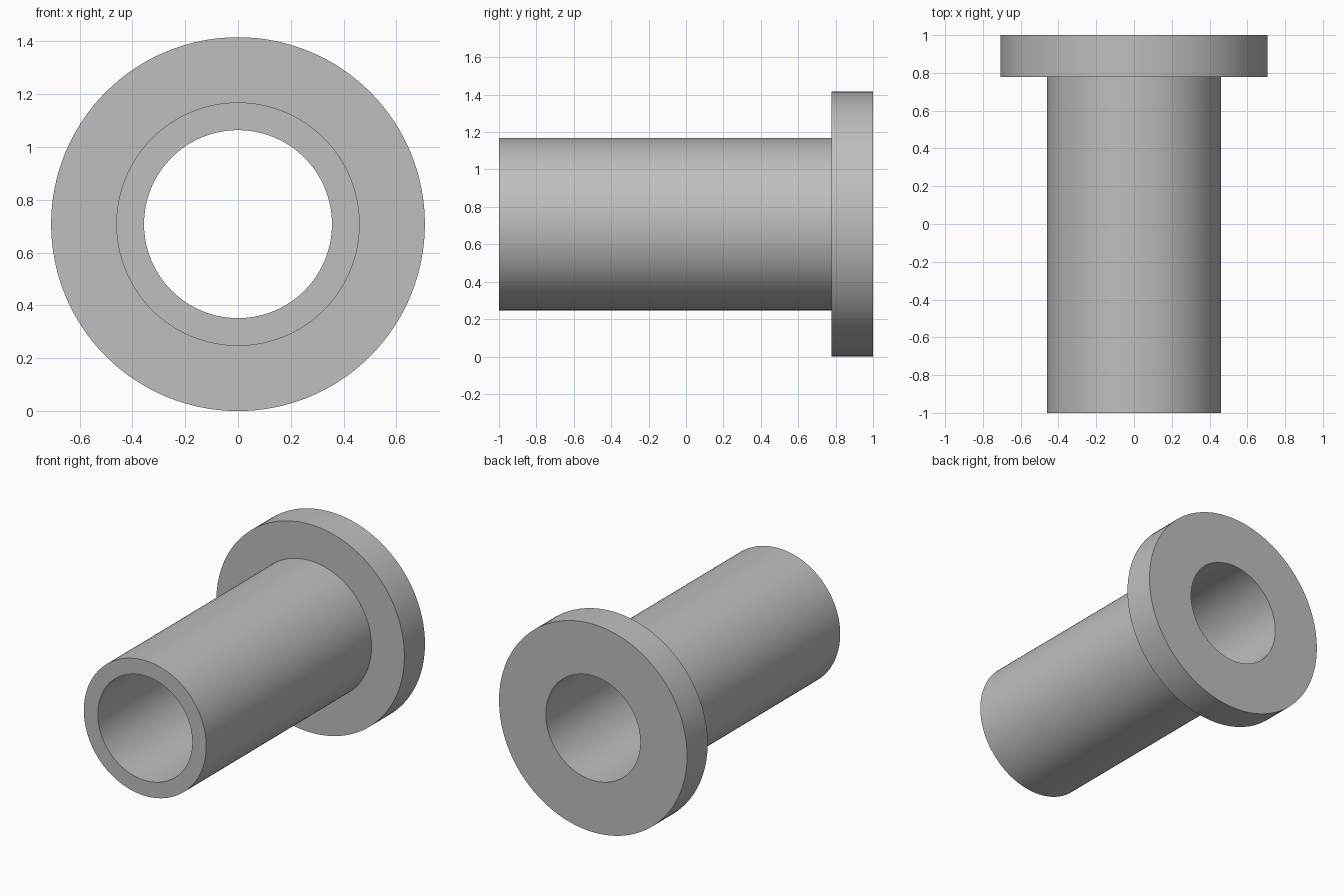
import bpy
import bmesh
import math

cube = bpy.data.objects.get("Cube")
if cube:
    bpy.data.objects.remove(cube, do_unlink=True)

SEGMENTS = 128
FLANGE_R, TUBE_R, BORE_R = 0.708, 0.461, 0.356
FRONT, SHOULDER, BACK = -1.0, 0.778, 1.0

# Plain grey metal
grey = bpy.data.materials.new("grey_metal")
grey.use_nodes = True
colour = (0.52, 0.52, 0.52, 1.0)
grey.diffuse_color = colour
grey.node_tree.nodes["Principled BSDF"].inputs["Base Color"].default_value = colour

# Closed wall profile as (radius, y), swept around the bore axis
profile = [(BORE_R, FRONT), (TUBE_R, FRONT), (TUBE_R, SHOULDER),
           (FLANGE_R, SHOULDER), (FLANGE_R, BACK), (BORE_R, BACK)]

bm = bmesh.new()
rings = []
for radius, y in profile:
    ring = []
    for i in range(SEGMENTS):
        a = math.tau * i / SEGMENTS
        ring.append(bm.verts.new((radius * math.cos(a), y, radius * math.sin(a))))
    rings.append(ring)
for k, ring in enumerate(rings):
    following = rings[(k + 1) % len(rings)]
    for i in range(SEGMENTS):
        j = (i + 1) % SEGMENTS
        bm.faces.new((ring[i], ring[j], following[j], following[i]))
bmesh.ops.recalc_face_normals(bm, faces=bm.faces)

# Flanged bushing, resting on the flange rim
mesh = bpy.data.meshes.new("flanged_bushing")
bm.to_mesh(mesh)
bm.free()
mesh.materials.append(grey)
bushing = bpy.data.objects.new("flanged_bushing", mesh)
bushing.location.z = FLANGE_R
bpy.context.collection.objects.link(bushing)

# Smooth walls with crisp rims
bpy.ops.object.select_all(action="DESELECT")
bushing.select_set(True)
bpy.context.view_layer.objects.active = bushing
bpy.ops.object.shade_smooth_by_angle(angle=math.radians(30))
